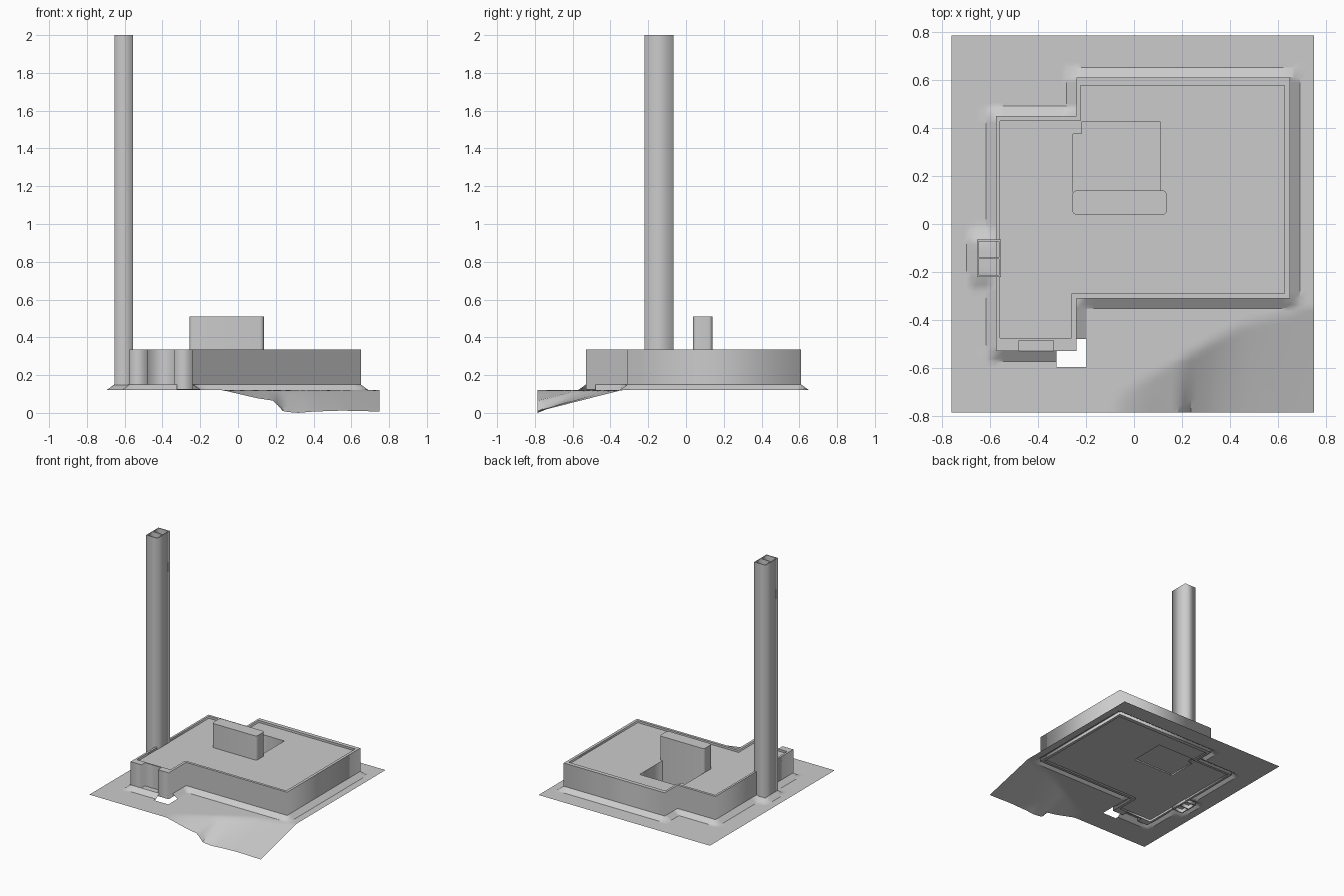
import bpy, bmesh, math

if "Cube" in bpy.data.objects:
    bpy.data.objects.remove(bpy.data.objects["Cube"])


def prism(name, loops, z0, z1):
    """Vertical prism from an outline plus optional hole outlines."""
    cu = bpy.data.curves.new(name, 'CURVE')
    cu.dimensions = '2D'
    cu.fill_mode = 'BOTH'
    cu.extrude = (z1 - z0) / 2
    for pts in loops:
        sp = cu.splines.new('POLY')
        sp.points.add(len(pts) - 1)
        for p, (x, y) in zip(sp.points, pts):
            p.co = (x, y, 0, 1)
        sp.use_cyclic_u = True
    ob = bpy.data.objects.new(name, cu)
    ob.location.z = (z0 + z1) / 2
    bpy.context.collection.objects.link(ob)
    bpy.ops.object.select_all(action='DESELECT')
    ob.select_set(True)
    bpy.context.view_layer.objects.active = ob
    bpy.ops.object.convert(target='MESH')
    return bpy.context.object


def rect(x0, x1, y0, y1):
    return [(x0, y0), (x1, y0), (x1, y1), (x0, y1)]


def round_rect(x0, x1, y0, y1, r, n=4):
    pts = []
    corners = [(x1 - r, y1 - r), (x0 + r, y1 - r), (x0 + r, y0 + r), (x1 - r, y0 + r)]
    for k, (cx, cy) in enumerate(corners):
        for i in range(n + 1):
            a = math.pi / 2 * (k + i / n)
            pts.append((cx + r * math.cos(a), cy + r * math.sin(a)))
    return pts


def lerp_table(table, v):
    if v <= table[0][0]:
        return table[0][1]
    for (a, fa), (b, fb) in zip(table, table[1:]):
        if v <= b:
            return fa + (fb - fa) * (v - a) / (b - a)
    return table[-1][1]


# building: raised parapet wall around a flat roof with a courtyard well
outer = [(-.575, .45), (-.24, .45), (-.24, .61), (.65, .61), (.65, -.31), (-.24, -.31),
         (-.24, -.53), (-.335, -.53), (-.335, -.485), (-.48, -.485), (-.48, -.53), (-.575, -.53)]
inner = [(-.558, .43), (-.222, .43), (-.222, .578), (.628, .578), (.628, -.29),
         (-.26, -.29), (-.26, -.475), (-.558, -.475)]
well = [(-.218, .426), (.11, .426), (.11, .12), (-.255, .12), (-.255, .375), (-.218, .375)]
prism("outer_walls", [outer, inner], .125, .335)
prism("roof_block", [inner, well], .14, .318)

# stair core rising through the roof
prism("stair_core", [round_rect(-.257, .137, .038, .14, .02)], .14, .51)

# tall chimney with two flues
prism("chimney", [rect(-.655, -.555, -.22, -.065),
                  rect(-.648, -.562, -.213, -.146),
                  rect(-.648, -.562, -.139, -.072)], .12, 2.0)

# terrain sheet: low mound under the building, hollow at the front right corner
footprint = [(-.575, .65, -.31, .45), (-.24, .65, .4, .61), (-.575, -.24, -.53, -.3),
             (-.655, -.55, -.22, -.065)]
FRONT_DROP = [(-.08, 0), (.1, .042), (.19, .056), (.24, .113), (.32, .12),
              (.4, .113), (.55, .108), (.76, .113)]
SLOPE_START = [(-.08, -.72), (.2, -.56), (.45, -.42), (.76, -.34)]


def ground(x, y):
    d = min(math.hypot(max(a - x, 0, x - b), max(c - y, 0, y - e)) for a, b, c, e in footprint)
    mound = .03 * max(0, 1 - d / .042)
    s = lerp_table(SLOPE_START, x)
    t = min(1, max(0, (s - y) / (s + .785)))
    return .12 + mound - lerp_table(FRONT_DROP, x) * t


def stops(lo, hi, extra):
    n = 56
    vals = [lo + (hi - lo) * i / n for i in range(n + 1)]
    vals = [v for v in vals if all(abs(v - e) > .009 for e in extra)] + extra
    return sorted(vals)


xs = stops(-.76, .75, [-.76, -.697, -.655, -.617, -.575, -.322, -.282, -.24, -.197, .65, .692, .75])
ys = stops(-.785, .785, [-.785, -.595, -.572, -.53, -.48, -.352, -.31, .45, .492, .61, .652, .785])
bm = bmesh.new()
grid = [[bm.verts.new((x, y, ground(x, y))) for x in xs] for y in ys]
for j in range(len(ys) - 1):
    for i in range(len(xs) - 1):
        mx, my = (xs[i] + xs[i + 1]) / 2, (ys[j] + ys[j + 1]) / 2
        # square opening beside the entrance
        if -.322 < mx < -.197 and -.595 < my < -.48 and not (mx < -.24 and my > -.53):
            continue
        bm.faces.new((grid[j][i], grid[j][i + 1], grid[j + 1][i + 1], grid[j + 1][i]))
me = bpy.data.meshes.new("terrain")
bm.to_mesh(me)
bm.free()
terrain = bpy.data.objects.new("terrain", me)
bpy.context.collection.objects.link(terrain)
bpy.ops.object.select_all(action='DESELECT')
terrain.select_set(True)
bpy.context.view_layer.objects.active = terrain
bpy.ops.object.shade_smooth_by_angle(angle=math.radians(30))
